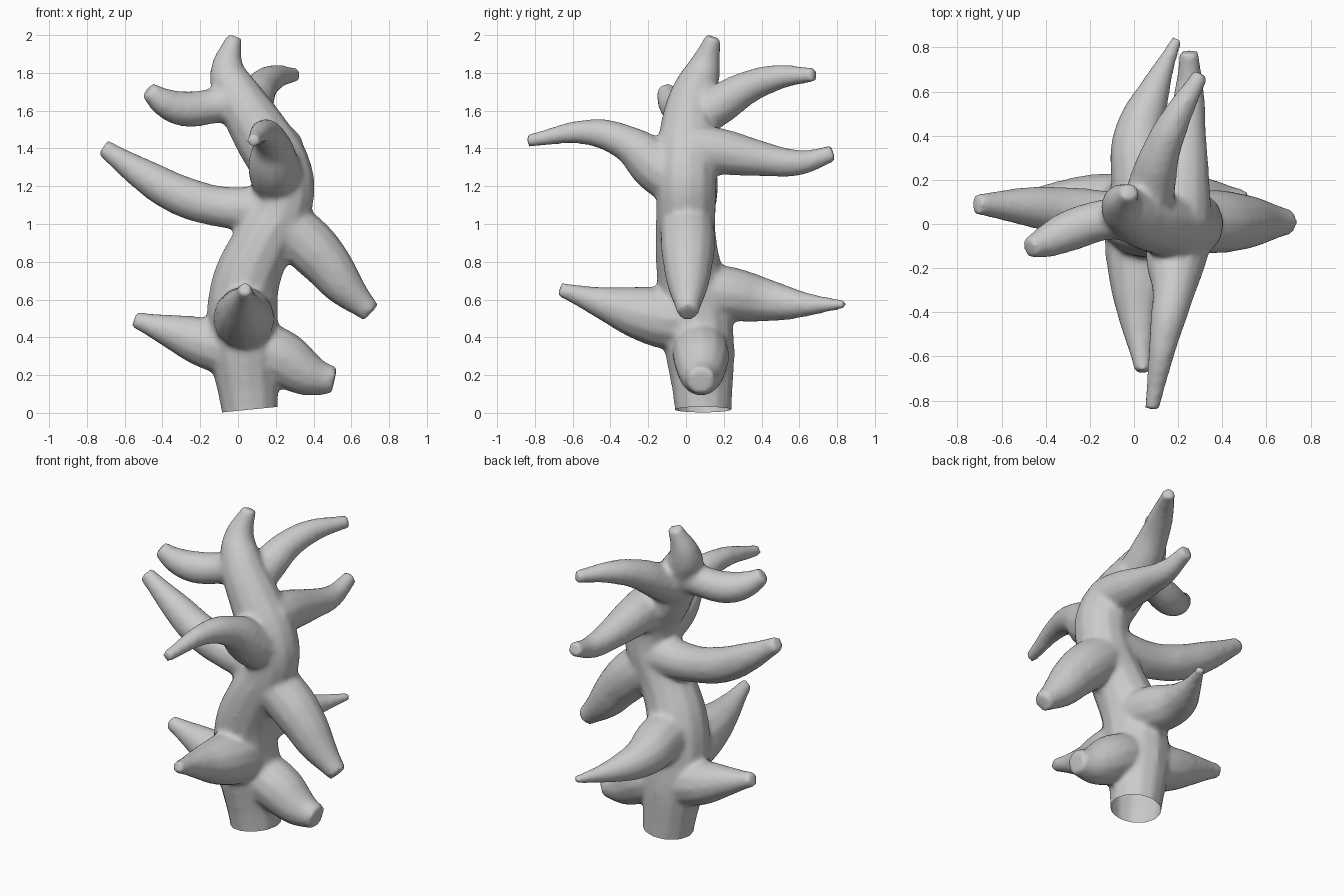
import bpy, bmesh
from mathutils import Vector

if "Cube" in bpy.data.objects:
    bpy.data.objects.remove(bpy.data.objects["Cube"])

bm = bmesh.new()


def limb(points):
    """Add a tapering tube through (x, y, z, radius) points."""
    cu = bpy.data.curves.new("limb_path", 'CURVE')
    cu.dimensions = '3D'
    cu.bevel_depth = 1.0
    cu.bevel_resolution = 4
    cu.resolution_u = 5
    cu.use_fill_caps = True
    sp = cu.splines.new('BEZIER')
    sp.radius_interpolation = 'CARDINAL'
    sp.bezier_points.add(len(points) - 1)
    for bp, (x, y, z, r) in zip(sp.bezier_points, points):
        bp.co = (x, y, z)
        bp.radius = r * 1.03 + 0.007  # allow for shrinkage when softened
        bp.handle_left_type = bp.handle_right_type = 'AUTO'
    ob = bpy.data.objects.new("limb_path", cu)
    bpy.context.collection.objects.link(ob)
    dg = bpy.context.evaluated_depsgraph_get()
    me = bpy.data.meshes.new_from_object(ob.evaluated_get(dg))
    bm.from_mesh(me)
    bpy.data.objects.remove(ob)
    bpy.data.meshes.remove(me)
    bpy.data.curves.remove(cu)


# winding trunk
limb([(.075, .09, -.12, .14), (.06, .09, .05, .143), (.03, .07, .36, .175), (.035, .03, .66, .17),
      (.13, 0, .9, .152), (.235, 0, 1.1, .148), (.235, 0, 1.27, .15), (.12, .01, 1.48, .142),
      (.0, .04, 1.68, .115), (-.055, .09, 1.81, .085), (-.02, .145, 1.99, .035)])
# lowest tier: left, right, front, back
limb([(.03, .07, .33, .13), (-.13, .09, .36, .13), (-.32, .1, .42, .092), (-.55, .1, .495, .036)])
limb([(.05, .07, .38, .13), (.23, .08, .29, .138), (.38, .08, .2, .105), (.51, .08, .17, .065)])
limb([(.03, .03, .48, .15), (.03, -.18, .515, .145), (.02, -.4, .57, .09), (.04, -.67, .655, .03)])
limb([(.05, .03, .65, .13), (.04, .2, .635, .135), (.025, .4, .6, .11), (.09, .6, .575, .065),
      (.195, .84, .575, .018)])
# middle tier: left, right
limb([(.2, .02, 1.08, .12), (-.08, .04, 1.09, .1), (-.3, .06, 1.15, .098), (-.5, .08, 1.26, .078),
      (-.715, .09, 1.405, .04)])
limb([(.18, 0, 1.04, .13), (.33, .01, .93, .135), (.45, .01, .81, .125), (.57, .01, .66, .095),
      (.705, .01, .53, .05)])
# upper tier: front, two at the back, left
limb([(.22, 0, 1.2, .13), (.19, -.16, 1.31, .128), (.18, -.3, 1.42, .09), (.14, -.5, 1.485, .062),
      (.08, -.84, 1.44, .027)])
limb([(.22, 0, 1.4, .12), (.22, .17, 1.385, .115), (.235, .4, 1.345, .085), (.25, .6, 1.325, .06),
      (.25, .78, 1.375, .037)])
limb([(.05, .03, 1.56, .11), (.08, .17, 1.63, .1), (.12, .32, 1.72, .08), (.19, .48, 1.775, .06),
      (.305, .68, 1.79, .031)])
limb([(.02, .03, 1.66, .1), (-.13, .02, 1.625, .085), (-.29, -.03, 1.61, .085),
      (-.4, -.08, 1.65, .066), (-.475, -.11, 1.71, .042)])

# fuse limbs into one skin with softened crotches
mesh = bpy.data.meshes.new("limbs")
bmesh.ops.remove_doubles(bm, verts=bm.verts, dist=1e-5)
bm.to_mesh(mesh)
bm.free()
trunk = bpy.data.objects.new("branching_trunk", mesh)
bpy.context.collection.objects.link(trunk)
rm = trunk.modifiers.new("fuse", 'REMESH')
rm.mode = 'VOXEL'
rm.voxel_size = 0.016
sm = trunk.modifiers.new("soften", 'SMOOTH')
sm.factor = 0.5
sm.iterations = 8
dg = bpy.context.evaluated_depsgraph_get()
fused = bpy.data.meshes.new_from_object(trunk.evaluated_get(dg))
trunk.modifiers.clear()

# open, slightly slanted foot
bm = bmesh.new()
bm.from_mesh(fused)
bmesh.ops.bisect_plane(bm, geom=bm.verts[:] + bm.edges[:] + bm.faces[:],
                       plane_co=(-.08, 0, .003), plane_no=Vector((-.1, 0, 1)).normalized(),
                       clear_inner=True)
for f in bm.faces:
    f.smooth = True
bm.to_mesh(fused)
bm.free()
trunk.data = fused
fused.name = "branching_trunk_skin"
